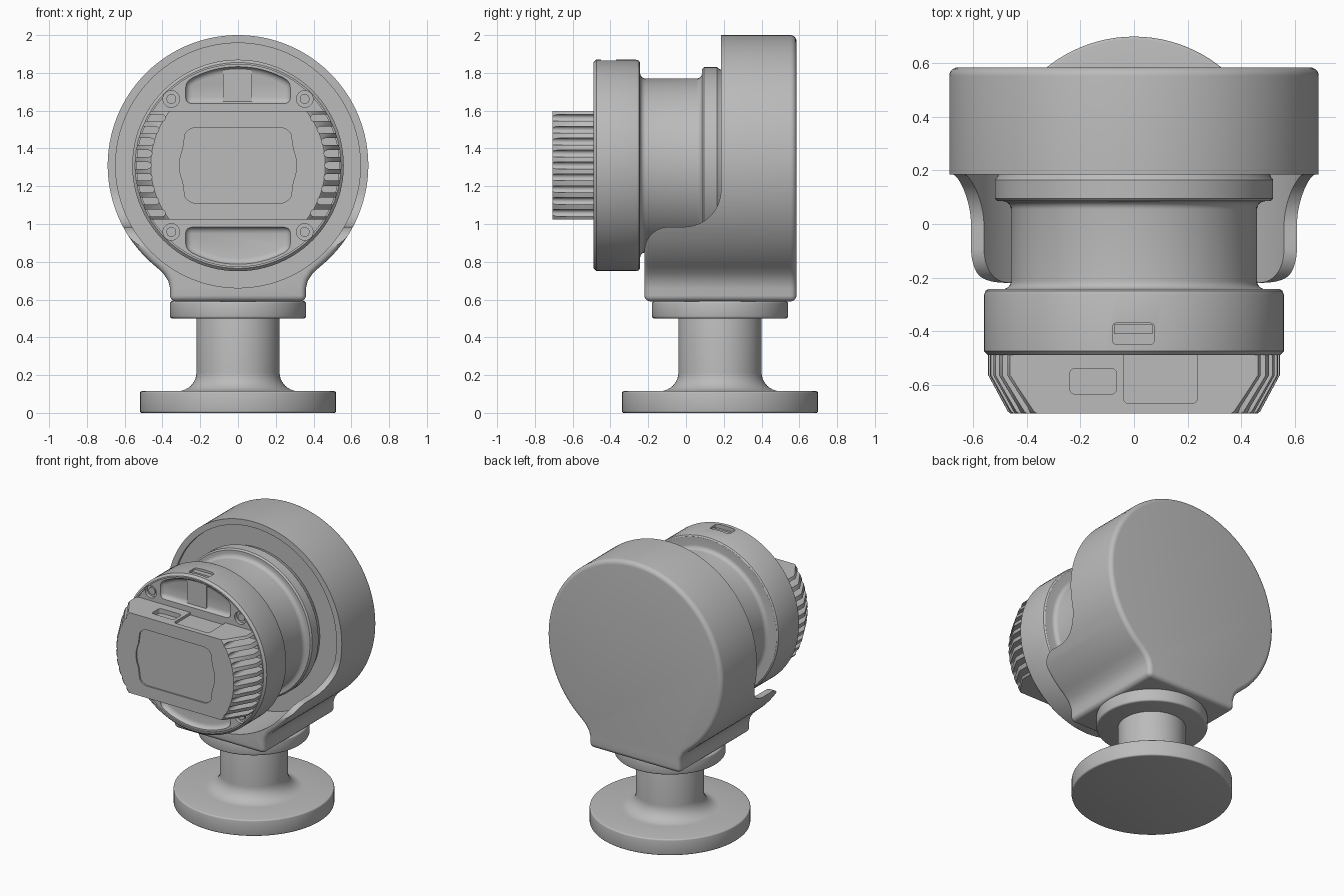
import bpy, bmesh
from math import sin, cos, radians, sqrt, pi

if "Cube" in bpy.data.objects:
    bpy.data.objects.remove(bpy.data.objects["Cube"], do_unlink=True)

CZ = 1.31      # height of the camera axis
PY = 0.18      # depth of the stand axis
GREY = (0.5, 0.5, 0.5, 1)

mat = bpy.data.materials.new("plain grey")
mat.use_nodes = True
mat.diffuse_color = GREY
mat.node_tree.nodes["Principled BSDF"].inputs["Base Color"].default_value = GREY


def arc(cx, cy, r, a0, a1, n=10):
    steps = [radians(a0 + (a1 - a0) * i / n) for i in range(n + 1)]
    return [(cx + r * cos(a), cy + r * sin(a)) for a in steps]


def finish(name, bm):
    bmesh.ops.recalc_face_normals(bm, faces=bm.faces)
    me = bpy.data.meshes.new(name)
    bm.to_mesh(me)
    bm.free()
    me.materials.append(mat)
    ob = bpy.data.objects.new(name, me)
    bpy.context.collection.objects.link(ob)
    return ob


def prism(name, pts, axis, a, b):
    """Extrude a flat outline along an axis from a to b."""
    place = {"x": lambda p, h: (h, p[0], p[1]),
             "y": lambda p, h: (p[0], h, p[1]),
             "z": lambda p, h: (p[0], p[1], h)}[axis]
    bm = bmesh.new()
    lo = [bm.verts.new(place(p, a)) for p in pts]
    hi = [bm.verts.new(place(p, b)) for p in pts]
    bm.faces.new(lo)
    bm.faces.new(hi)
    for i in range(len(pts)):
        j = (i + 1) % len(pts)
        bm.faces.new((lo[i], lo[j], hi[j], hi[i]))
    return finish(name, bm)


def lathe(name, prof, axis, n=96):
    """Turn a (radius, position) profile about the stand or camera axis."""
    bm = bmesh.new()
    rings = []
    for r, h in prof:
        ring = []
        for i in range(n):
            u, v = r * cos(2 * pi * i / n), r * sin(2 * pi * i / n)
            ring.append(bm.verts.new((u, PY + v, h) if axis == "z" else (u, h, CZ + v)))
        rings.append(ring)
    bm.faces.new(rings[0])
    bm.faces.new(rings[-1])
    for p, q in zip(rings, rings[1:]):
        for i in range(n):
            j = (i + 1) % n
            bm.faces.new((p[i], p[j], q[j], q[i]))
    return finish(name, bm)


def rect(x0, x1, y0, y1):
    return [(x0, y0), (x1, y0), (x1, y1), (x0, y1)]


def rounded(x0, x1, y0, y1, r):
    return (arc(x1 - r, y1 - r, r, 0, 90, 6) + arc(x0 + r, y1 - r, r, 90, 180, 6)
            + arc(x0 + r, y0 + r, r, 180, 270, 6) + arc(x1 - r, y0 + r, r, 270, 360, 6))


def apply(ob, mod):
    bpy.context.view_layer.objects.active = ob
    bpy.ops.object.modifier_apply(modifier=mod.name)
    return ob


def bevel(ob, width, segments=4, angle=40):
    mod = ob.modifiers.new("bevel", "BEVEL")
    mod.width, mod.segments = width, segments
    mod.limit_method, mod.angle_limit = "ANGLE", radians(angle)
    mod.use_clamp_overlap = False
    return apply(ob, mod)


def cut(ob, cutter, operation="DIFFERENCE"):
    mod = ob.modifiers.new("cut", "BOOLEAN")
    mod.operation, mod.object, mod.solver = operation, cutter, "EXACT"
    apply(ob, mod)
    bpy.data.objects.remove(cutter, do_unlink=True)


# Stand: foot disc flaring into the column, then a collar
stand = lathe("foot_and_column", [(0.52, 0), (0.52, 0.115)]
              + arc(0.32, 0.215, 0.1, 270, 180) + [(0.22, 0.52)], "z")
bevel(stand, 0.01, 3, 60)
bevel(lathe("collar", [(0.36, 0.5), (0.36, 0.592)], "z"), 0.012, 3)

# Housing: round shell running into a flat foot, with a low cradle in front
side = [(0.36, 0.59), (0.36, 0.66), (0.37, 0.70), (0.395, 0.738)]
outline = side + arc(0, CZ, 0.69, -51.5, 231.5, 110) + [(-x, z) for x, z in reversed(side)]
housing = bevel(prism("housing", outline, "y", -0.22, 0.585), 0.032, 5)
cut(housing, prism("cradle_cutter", [(-0.5, 0.855)] + arc(-0.09, 0.855, 0.13, 180, 90, 12)
                   + arc(-0.01, 1.18, 0.195, 270, 360, 16) + [(0.185, 2.2), (-0.5, 2.2)],
                   "x", -1, 1))
cut(housing, lathe("bore_cutter", [(0.648, -0.6), (0.648, 0.205)], "y", 128))

# Camera body: front drum, waist and rear ring
body = lathe("camera_body",
             [(0.535, -0.48), (0.535, -0.49), (0.545, -0.49), (0.56, -0.475), (0.56, -0.265),
              (0.555, -0.25), (0.545, -0.243), (0.49, -0.243)]
             + arc(0.49, -0.213, 0.03, 270, 180, 6) + arc(0.49, 0.055, 0.03, 180, 90, 6)
             + [(0.51, 0.085), (0.52, 0.095), (0.52, 0.165), (0.51, 0.178), (0.5, 0.215)], "y")

# Front windows, upper and lower
for s in (1, -1):
    span = [(-0.28, 0.325), (0.28, 0.325)]
    crown = [(x, sqrt(0.525 ** 2 - x * x)) for x in [0.28 - 0.04 * i for i in range(15)]]
    pts = [(x, CZ + s * z) for x, z in span + crown]
    win = prism("window_cutter", pts, "y", -0.6, -0.455)
    cut(body, bevel(win, 0.035, 4, 50))
    # Screws beside each window
    for x in (-0.353, 0.353):
        z = CZ + s * 0.352
        cut(body, prism("screw_cutter", arc(x, z, 0.044, 0, 345, 23), "y", -0.6, -0.455))
        prism("screw", arc(x, z, 0.026, 0, 345, 23), "y", -0.468, -0.45)
prism("window_panel", rect(-0.08, 0.075, CZ + 0.33, CZ + 0.515), "y", -0.463, -0.45)

# Latch slot on top of the drum
cut(body, prism("latch_cutter", rounded(-0.08, 0.075, -0.45, -0.37, 0.015), "z", 1.84, 2))
prism("latch", rect(-0.075, 0.07, -0.41, -0.375), "z", 1.8, 1.855)

# Heat sink: tapered round block trimmed flat above and below
sink = lathe("heat_sink", [(0.545, -0.475), (0.545, -0.565), (0.472, -0.7), (0.462, -0.708)], "y")
cut(sink, prism("sink_trim", rect(-0.7, 0.7, 1.025, 1.598), "y", -0.8, -0.4), "INTERSECT")

# Cooling slots down both sides
for i in range(9):
    dz = (i - 4) * 0.063
    inner = sqrt(0.46 ** 2 - dz * dz) + 0.018
    for s in (1, -1):
        pts = [(0.7, CZ + dz + 0.018)] + arc(inner, CZ + dz, 0.018, 90, 270, 8) + [(0.7, CZ + dz - 0.018)]
        cut(sink, prism("slot_cutter", [(s * x, z) for x, z in pts], "y", -0.8, -0.482))

# Front panel recess with bowed ends, and two pockets in the top
bow = arc(0.1, CZ, 0.21, -40, 40, 10)
corner = arc(0.22, CZ + 0.13, 0.07, 30, 90, 6)
right = [(x, 2 * CZ - z) for x, z in reversed(corner)] + bow[2:-2] + corner
panel = right + [(-x, z) for x, z in reversed(right)]
cut(sink, prism("panel_cutter", panel, "y", -0.8, -0.698))
cut(sink, prism("small_pocket_cutter", rounded(-0.24, -0.065, -0.635, -0.54, 0.02), "z", 1.565, 1.7))
cut(sink, prism("large_pocket_cutter", rounded(-0.04, 0.237, -0.67, -0.47, 0.02), "z", 1.58, 1.7))

# Smooth curved surfaces while keeping edges crisp
for ob in bpy.context.scene.objects:
    if ob.type == "MESH":
        bpy.ops.object.select_all(action="DESELECT")
        ob.select_set(True)
        bpy.context.view_layer.objects.active = ob
        bpy.ops.object.shade_smooth_by_angle(angle=radians(32))
